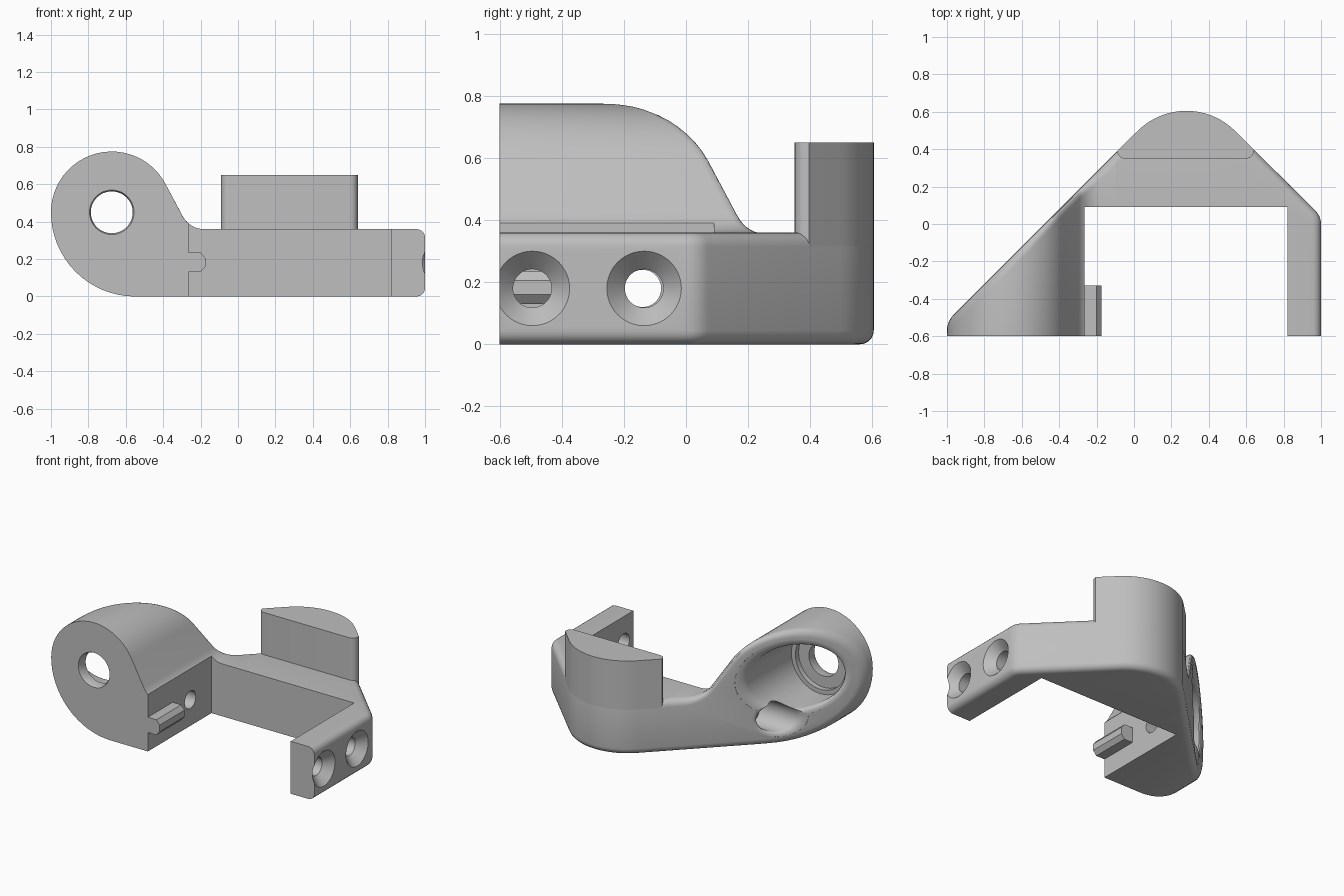
import bpy, bmesh
from math import sin, cos, radians

if "Cube" in bpy.data.objects:
    bpy.data.objects.remove(bpy.data.objects["Cube"], do_unlink=True)

grey = bpy.data.materials.new("plain_grey")
grey.use_nodes = True
grey.diffuse_color = (0.52, 0.52, 0.52, 1)
grey.node_tree.nodes["Principled BSDF"].inputs["Base Color"].default_value = (0.52, 0.52, 0.52, 1)

SLANT = 0.479    # slanted back face lies on y = x + SLANT
ROUND = 0.045    # edge rounding


def arc(cx, cy, r, start, end, n):
    angles = [radians(start + (end - start) * i / n) for i in range(n + 1)]
    return [(cx + r * cos(a), cy + r * sin(a)) for a in angles]


def loft(name, loops, round_edge=None):
    """Skin equal loops, cap both ends, optionally round chosen edges."""
    bm = bmesh.new()
    rings = [[bm.verts.new(p) for p in loop] for loop in loops]
    n = len(rings[0])
    for a, b in zip(rings, rings[1:]):
        for i in range(n):
            j = (i + 1) % n
            bm.faces.new((a[i], a[j], b[j], b[i]))
    bm.faces.new(rings[0])
    bm.faces.new(rings[-1])
    bmesh.ops.recalc_face_normals(bm, faces=bm.faces[:])
    if round_edge:
        edges = [e for e in bm.edges if round_edge(e.verts[0].co, e.verts[1].co)]
        bmesh.ops.bevel(bm, geom=edges, offset=ROUND, offset_type='OFFSET', segments=5,
                        profile=0.5, affect='EDGES', clamp_overlap=False)
        bmesh.ops.recalc_face_normals(bm, faces=bm.faces[:])
    mesh = bpy.data.meshes.new(name)
    bm.to_mesh(mesh)
    bm.free()
    mesh.materials.append(grey)
    obj = bpy.data.objects.new(name, mesh)
    bpy.context.collection.objects.link(obj)
    return obj


def upright(outline, low, high):
    return [[(x, y, z) for x, y in outline] for z in (low, high)]


def ring_y(cx, cz, r, depth):
    return [(x, depth(x), z) for x, z in arc(cx, cz, r, 0, 360, 48)[:-1]]


def ring_x(cy, cz, r, depth):
    return [(depth(y), y, z) for y, z in arc(cy, cz, r, 0, 360, 48)[:-1]]


def flat(value):
    return lambda t: value


def activate(obj):
    bpy.ops.object.select_all(action='DESELECT')
    bpy.context.view_layer.objects.active = obj
    obj.select_set(True)


def cut(obj, cutter):
    cutter.hide_render = True
    mod = obj.modifiers.new("cut", 'BOOLEAN')
    mod.operation = 'DIFFERENCE'
    mod.solver = 'EXACT'
    mod.object = cutter
    activate(obj)
    bpy.ops.object.modifier_apply(modifier=mod.name)
    bpy.data.objects.remove(cutter, do_unlink=True)


def flare(r, lip):
    """Radius and depth steps of a pocket mouth rounded into the slanted face."""
    steps = [(r + lip * (1 - cos(radians(t))), lip * (1 - sin(radians(t))) + 0.001)
             for t in (0, 18, 36, 54, 72, 90)]
    return steps + [(r + lip + 0.01, -0.15)]


# Eyelet: side profile run from the front face to the slanted back face
profile = arc(-0.55, 0.45, 0.45, 270, 180, 16)
profile += arc(-0.675, 0.45, 0.325, 180, 28, 24)[1:]
profile += arc(-0.181, 0.49, 0.13, 208, 270, 8)
profile += [(-0.1, 0.36), (-0.1, 0)]


def on_slant(a, b):
    slanted = all(abs(v.y - v.x - SLANT) < 1e-4 for v in (a, b))
    return slanted and min(a.x, b.x) < -0.101


eyelet = loft("eyelet", [[(x, -0.6, z) for x, z in profile],
                         [(x, x + SLANT, z) for x, z in profile]], on_slant)

# Clear the space beside the eyelet, in front of the bridge
gap = [(-0.265, -0.8), (0.1, -0.8), (0.1, 0.09), (-0.265, 0.09)]
cut(eyelet, loft("gap_cutter", upright(gap, -0.2, 1)))

# Large stepped bore from the back, with a smaller hole through the front
bore = [ring_y(-0.675, 0.45, r, flat(y)) for r, y in ((0.19, -0.53), (0.19, -0.495), (0.22, -0.495))]
bore += [ring_y(-0.675, 0.45, r, lambda x, d=d: x + SLANT - d) for r, d in flare(0.22, 0.04)]
cut(eyelet, loft("bore_cutter", bore))
cut(eyelet, loft("front_hole_cutter", [
    ring_y(-0.675, 0.45, r, flat(y)) for r, y in ((0.119, -0.65), (0.119, -0.6), (0.112, -0.585), (0.112, -0.5))]))

# Screw pocket from the back and its hole through the inner wall
pocket = [ring_x(-0.14, 0.18, 0.095, flat(-0.4))]
pocket += [ring_x(-0.14, 0.18, r, lambda y, d=d: y - SLANT + d) for r, d in flare(0.095, 0.03)]
cut(eyelet, loft("pocket_cutter", pocket))
cut(eyelet, loft("wall_hole_cutter", [ring_x(-0.14, 0.18, 0.06, flat(x)) for x in (-0.45, -0.2)]))

# Bridge and side arm: one plan outline with rounded outer edges
crown = arc(0.28, 0.235, 0.37, 135, 45, 18)
plan = [(-0.1, -0.1 + SLANT)] + crown + arc(0.9, 0, 0.1, 45, 0, 5)
plan += [(1, -0.6), (0.82, -0.6), (0.82, 0.09), (-0.1, 0.09)]


def outer_rim(a, b):
    def outside(v):
        return v.y > 0.2 or v.x > 0.9
    middle = (a + b) / 2
    on_end = middle.x < -0.099 or (a.y < -0.59 and b.y < -0.59)
    return abs(a.z - b.z) < 1e-4 and outside(a) and outside(b) and not on_end


bridge = loft("bridge_and_arm", upright(plan, 0, 0.36), outer_rim)

# Two countersunk screw holes in the arm
for y in (-0.495, -0.135):
    cut(bridge, loft("arm_hole_cutter", [
        ring_x(y, 0.18, r, flat(x)) for r, x in ((0.062, 0.7), (0.062, 0.942), (0.12, 1), (0.17, 1.05))]))

# Raised block standing on the back of the bridge
block_plan = arc(-0.05, 0.39, 0.04, 180, 270, 6) + arc(0.6, 0.39, 0.04, 270, 360, 6)
block_plan += [(0.642, 0.397)] + crown[::-1] + [(-0.09, -0.09 + SLANT + 0.002)]
block = loft("raised_block", upright(block_plan, 0.36 - ROUND, 0.65))

# Small locating key on the inner wall
key_profile = [(-0.265, 0.13), (-0.2, 0.13), (-0.175, 0.16),
               (-0.175, 0.205), (-0.2, 0.235), (-0.265, 0.235)]
key = loft("locating_key", [[(x, y, z) for x, z in key_profile] for y in (-0.6, -0.33)])

for obj in (eyelet, bridge, block, key):
    activate(obj)
    bpy.ops.object.shade_smooth_by_angle(angle=radians(30))
